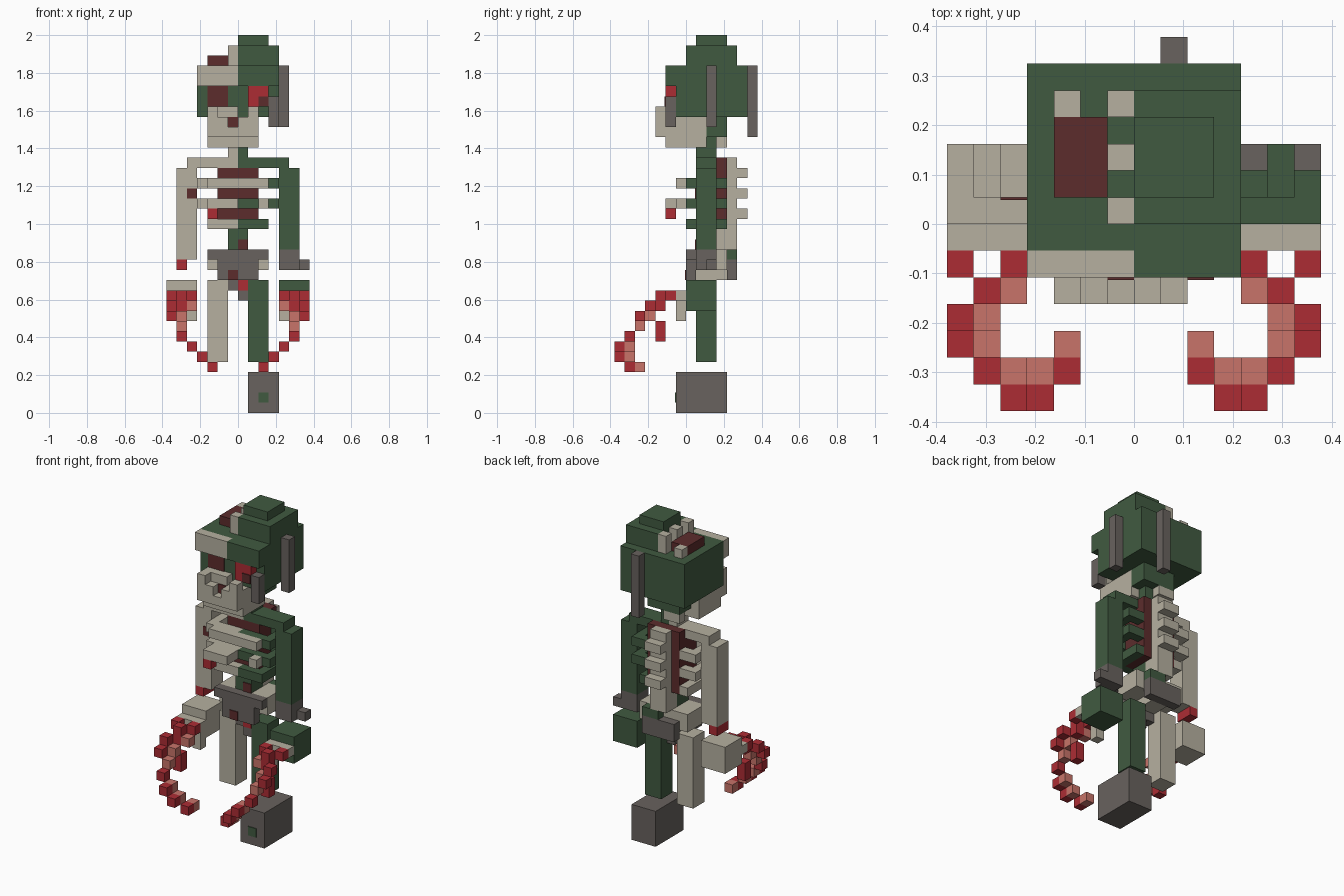
import bpy
import bmesh

UNIT = 2 / 37  # one block of the figure


def linear(c):
    c /= 255
    return c / 12.92 if c <= 0.04045 else ((c + 0.055) / 1.055) ** 2.4


def material(name, *rgb):
    m = bpy.data.materials.new(name)
    m.use_nodes = True
    colour = [linear(c) for c in rgb] + [1]
    m.diffuse_color = colour
    m.node_tree.nodes["Principled BSDF"].inputs["Base Color"].default_value = colour
    return m


cube = bpy.data.objects.get("Cube")
if cube:
    bpy.data.objects.remove(cube, do_unlink=True)

green = material("rotten green", 64, 90, 64)
bone = material("bone", 182, 176, 160)
maroon = material("dark flesh", 92, 44, 44)
grey = material("cloth grey", 104, 98, 94)
red = material("blood red", 172, 44, 52)
pink = material("raw pink", 200, 116, 106)


def box(name, mat, x, y, z):
    """Box given by its (low, high) extents in block units."""
    bm = bmesh.new()
    bmesh.ops.create_cube(bm, size=1)
    for v in bm.verts:
        v.co = [UNIT * (a + b) / 2 + c * UNIT * (b - a) for (a, b), c in zip((x, y, z), v.co)]
    mesh = bpy.data.meshes.new(name)
    bm.to_mesh(mesh)
    bm.free()
    mesh.materials.append(mat)
    obj = bpy.data.objects.new(name, mesh)
    bpy.context.collection.objects.link(obj)
    return obj


def block(name, mat, x, y, z):
    return box(name, mat, (x, x + 1), (y, y + 1), (z, z + 1))


def spot(name, mat, x, front, z):
    """Thin painted plate lying on a front-facing surface."""
    return box(name, mat, x, (front - 0.1, front), z)


def mirrored(side, low, high):
    return (low, high) if side > 0 else (-high, -low)


# Head
box("skull", green, (-4, 4), (-1, 6), (29, 34))
box("left_brow", green, (0, 4), (-2, -1), (32, 34))
box("right_brow", bone, (-4, 0), (-2, -1), (32, 34))
box("hair_base", green, (0, 4), (0, 5), (34, 36))
box("hair_top", green, (0, 3), (1, 4), (36, 37))
box("open_brain", maroon, (-3, -1), (1, 4), (34, 35))
for y in (0, 2, 4):
    box("skull_stitch", bone, (-1, 0), (y, y + 1), (34, 36))
block("rear_stitch", bone, -3, 4, 34)
spot("right_eye_socket", maroon, (-3, -1), -1, (30, 32))
box("left_eye", red, (1, 3), (-2, -1), (30, 32))
spot("left_pupil", maroon, (2, 3), -2, (30, 31))

# Hanging straps
box("ear_strap", grey, (4, 5), (2, 3), (28, 34))
box("back_strap", grey, (1, 2), (6, 7), (27, 34))
box("cheek_strap", grey, (3, 4), (-2, -1), (28, 31))

# Jaw and teeth
box("mouth", bone, (-3, 2), (-2, 2), (26, 29))
box("upper_teeth", bone, (-3, 0), (-2, -1), (29, 30))
box("jaw", bone, (-3, 2), (-3, -2), (27, 28))
for x, top in ((-3, 30), (-2, 29), (0, 29), (1, 30)):
    box("lower_tooth", bone, (x, x + 1), (-3, -2), (28, top))
spot("mouth_gap", maroon, (-1, 0), -2, (28, 29))
box("nape", green, (-2, 2), (2, 4), (27, 29))
box("nape_bone", bone, (-2, 0), (3, 4), (26, 27))

# Neck, torso core and spine
box("neck_right", bone, (-1, 0), (1, 3), (25, 27))
box("neck_left", green, (0, 1), (1, 3), (25, 27))
box("organs", maroon, (-2, 2), (1, 4), (18, 24))
box("upper_organs", maroon, (-2, 2), (3, 4), (24, 25))
box("spine", bone, (-1, 1), (4, 5), (16, 25))
for z in (19, 21, 23):
    box("vertebra", bone, (-1, 1), (5, 6), (z, z + 1))
box("waist", green, (-1, 1), (1, 3), (16, 18))
box("waist_bone", bone, (-1, 1), (3, 4), (16, 18))
spot("waist_wound", maroon, (0, 1), 1, (16, 17))

# Ribs wrap round each side of the core
for side, mat, word in ((-1, bone, "right"), (1, green, "left")):
    for z, reach in ((18, 3), (20, 4), (22, 4)):
        rib = (z, z + 1)
        box(word + "_rib_front", mat, mirrored(side, 0, reach), (0, 1), rib)
        box(word + "_rib_side", mat, mirrored(side, reach - 1, reach), (1, 3), rib)
        box(word + "_rib_back", mat, mirrored(side, 2, reach), (3, 4), rib)
box("top_rib_plate", bone, (-3, 3), (-1, 0), (22, 23))
box("middle_rib_plate", bone, (-3, 0), (-2, 0), (20, 21))
block("middle_rib_tip", bone, 2, -1, 20)
block("rib_blood", red, -3, -2, 19)

# Limbs and hands on both sides
for side, mat, word in ((-1, bone, "right"), (1, green, "left")):
    box(word + "_shoulder", mat, mirrored(side, 0, 5), (1, 3), (24, 25))
    box(word + "_arm", mat, mirrored(side, 4, 6), (1, 3), (16, 24))
    box(word + "_leg", mat, mirrored(side, 1, 3), (1, 3), (5, 13))
    box(word + "_fist", mat, mirrored(side, 4, 7), (0, 3), (10, 13))
    box(word + "_knuckles", bone, mirrored(side, 4, 7), (-1, 0), (11, 12))
    box(word + "_thumb", bone, mirrored(side, 4, 5), (-1, 0), (9, 11))

    # Curling tendril: red outside, pink inside
    outer = ((6, -2, 11), (4, -2, 11), (5, -3, 11), (5, -3, 10), (6, -4, 10), (6, -5, 9),
             (5, -6, 7), (4, -7, 6), (3, -7, 5), (2, -6, 4))
    inner = ((4, -3, 10), (5, -4, 9), (5, -5, 8), (4, -6, 6), (3, -6, 5), (2, -5, 4))
    for path, tone in ((outer, red), (inner, pink)):
        for x, y, z in path:
            block(word + "_tendril", tone, x if side > 0 else -x - 1, y, z)
    box(word + "_drip", red, mirrored(side, 5, 6), (-3, -2), (7, 9))

# Arm ends
box("right_wrist", bone, (-6, -4), (1, 3), (15, 16))
box("right_wrist_blood", red, (-6, -5), (1, 3), (14, 15))
spot("right_arm_wound", maroon, (-5, -4), 1, (21, 22))
box("left_cuff", grey, (4, 6), (1, 3), (14, 16))
block("left_cuff_tip", grey, 6, 2, 14)

# Pelvis and cloth
box("belt_front", grey, (-3, 3), (0, 1), (15, 16))
box("loin_cloth", grey, (-2, 2), (0, 1), (13, 15))
box("pelvis", bone, (-3, 3), (1, 4), (14, 16))
box("pelvis_base", bone, (-1, 1), (1, 4), (13, 14))
box("belt_back", grey, (-2, 2), (4, 5), (13, 15))
box("back_patch", green, (0, 2), (4, 5), (15, 16))
box("cloth_tail", grey, (-1, 1), (1, 2), (12, 13))
block("cloth_tip", grey, 0, 1, 11)
spot("cloth_stain", maroon, (-1, 0), 0, (13, 14))
spot("tail_blood", red, (0, 1), 1, (12, 13))

# Heavy foot
box("left_foot", grey, (1, 4), (-1, 4), (0, 4))
spot("foot_patch", green, (2, 3), -1, (1, 2))
